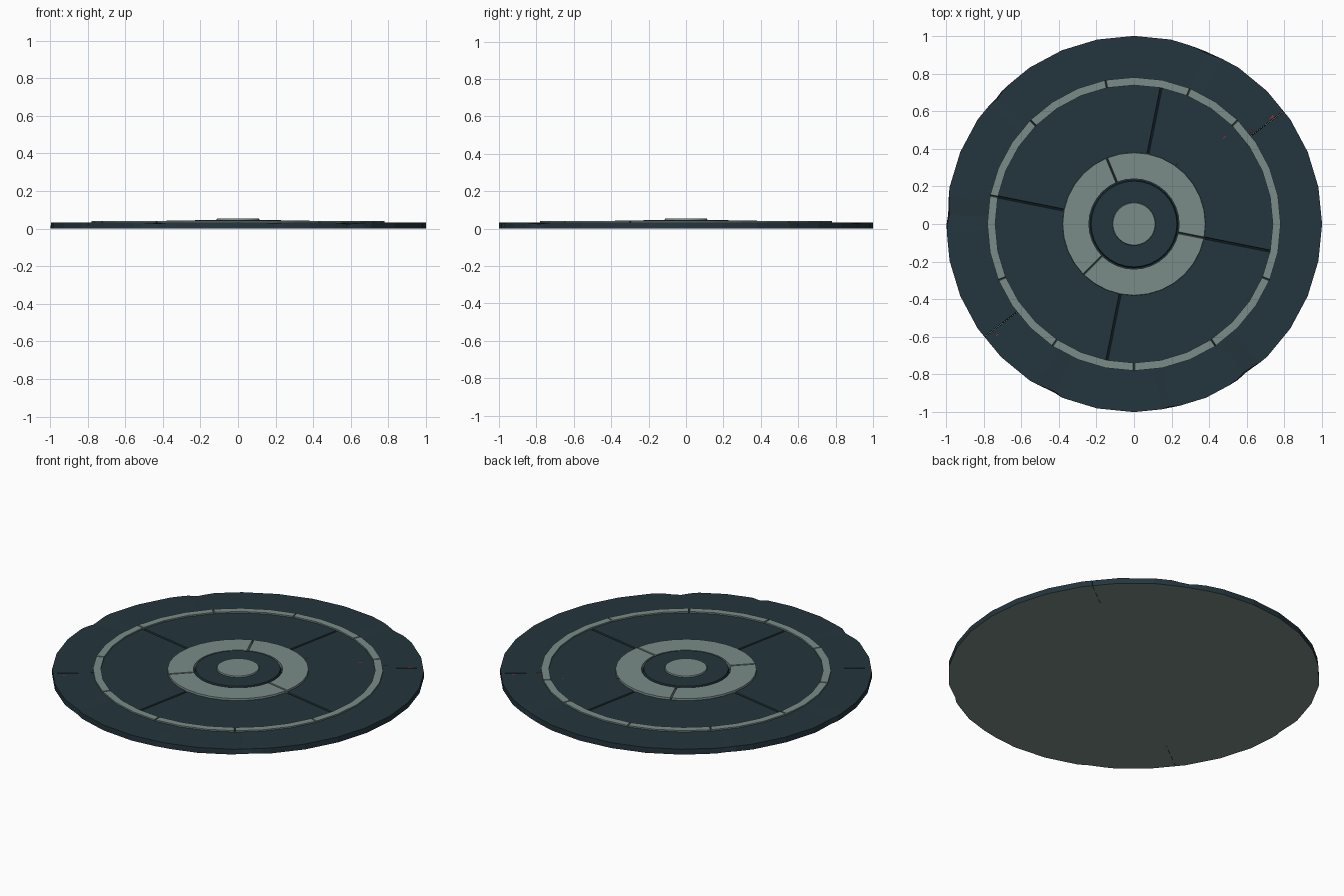
import bpy, bmesh, math

if "Cube" in bpy.data.objects:
    bpy.data.objects.remove(bpy.data.objects["Cube"])

STEP = 360 / 32  # every ring is a 32-sided polygon


def make_mat(name, rgb):
    m = bpy.data.materials.new(name)
    m.diffuse_color = (*rgb, 1)
    m.use_nodes = True
    m.node_tree.nodes["Principled BSDF"].inputs["Base Color"].default_value = m.diffuse_color
    return m


DARK = make_mat("dark slate", (0.0175, 0.036, 0.047))
LIGHT = make_mat("pale stone", (0.195, 0.265, 0.248))
RED = make_mat("red fleck", (0.6, 0.015, 0.03))

# Worn spots on the rim: angle, half width in degrees, depth
CHIPS = [(67, 5, .014), (137, 4, .014), (177, 6, .014),
         (244, 4, .012), (281, 2, .012), (307, 6, .016)]


def chip(a):
    d = 0
    for c, w, h in CHIPS:
        off = abs((a - c + 180) % 360 - 180)
        d = max(d, h * (1 - off / w))
    return d


def flat_radius(r, a):
    """Radius at angle a on a 32-gon with corner radius r."""
    half = math.radians(STEP / 2)
    return r * math.cos(half) / math.cos(math.radians(a % STEP) - half)


def finish(name, bm, mats, under=False):
    bmesh.ops.recalc_face_normals(bm, faces=bm.faces)
    if under:  # pale underside
        for f in bm.faces:
            f.material_index = 1 if f.normal.z < -0.9 else 0
    me = bpy.data.meshes.new(name)
    bm.to_mesh(me)
    bm.free()
    for m in mats:
        me.materials.append(m)
    ob = bpy.data.objects.new(name, me)
    bpy.context.collection.objects.link(ob)
    return ob


def add_sector(bm, r0, r1, a0, a1, z0, z1, gap=0.0, worn=False, taper=0.0):
    """Ring piece between two angles; its ends slope to leave a V joint."""
    sub = STEP / 4 if worn else STEP
    angs = [a0]
    k = math.floor(a0 / sub + 1e-4) + 1
    while k * sub < a1 - 1e-3:
        angs.append(k * sub)
        k += 1
    angs.append(a1)
    rows = []
    for i, a in enumerate(angs):
        side = 1 if i == 0 else -1 if i == len(angs) - 1 else 0
        row = []
        for r, z, top in ((r0, z0, 0), (r1, z0, 0), (r1, z1, 1), (r0, z1, 1)):
            rr = flat_radius(r, a)
            zz = z
            if top and r == r1:
                rr -= taper
            if worn and r == r1:
                rr -= chip(a) * (1 if top else 0.5)
                zz -= chip(a) * 0.5 * top
            t = math.radians(a) + side * (gap if top else gap * 0.2) / 2 / r
            row.append(bm.verts.new((rr * math.cos(t), rr * math.sin(t), zz)))
        rows.append(row)
    for p, q in zip(rows, rows[1:]):
        for j in range(4):
            n = (j + 1) % 4
            bm.faces.new((p[j], p[n], q[n], q[j]))
    bm.faces.new(rows[0])
    bm.faces.new(rows[-1])


def split_ring(name, r0, r1, z0, z1, cuts, gap, mats, under=False, **kw):
    bm = bmesh.new()
    cuts = sorted(cuts)
    for a, b in zip(cuts, cuts[1:] + [cuts[0] + 360]):
        add_sector(bm, r0, r1, a, b, z0, z1, gap, **kw)
    return finish(name, bm, mats, under)


def disc(name, r_bottom, r_top, z0, z1, mats, under=False):
    bm = bmesh.new()
    bmesh.ops.create_cone(bm, cap_ends=True, segments=32, radius1=r_bottom,
                          radius2=r_top, depth=z1 - z0)
    bmesh.ops.translate(bm, verts=bm.verts, vec=(0, 0, (z0 + z1) / 2))
    return finish(name, bm, mats, under)


# Base and the worn outer rim, cracked in two halves
disc("base_plate", .78, .78, 0, .02, [DARK, LIGHT], True)
split_ring("outer_rim", .778, 1, 0, .032, [37, 217], .004, [DARK, LIGHT], True,
           worn=True)

# Floor in four quarters
split_ring("floor_panels", .36, .742, .015, .032,
           [78.75 + 90 * i for i in range(4)], .012, [DARK])

# Thin pale band with joints
split_ring("thin_band", .738, .78, .018, .04,
           [45, 67.5] + [101.25 + 33.75 * i for i in range(8)], .008, [LIGHT])

# Wide pale ring in three pieces
split_ring("wide_ring", .24, .382, .018, .043, [112.5, 225, 348.75], .01,
           [LIGHT], taper=.003)

# Raised centre
disc("centre_dais", .234, .228, .018, .046, [DARK])
disc("centre_cap", .115, .112, .045, .053, [LIGHT])

# Tiny red flecks in the cracks
bm = bmesh.new()
for x, y, z, s in [(.73, .565, .032, .018), (.62, .49, .04, .018),
                   (.48, .46, .032, .012), (.225, .315, .043, .012),
                   (-.73, -.59, .032, .01)]:
    t = math.radians(30)
    pts = [(-s, -s * .3), (s, -s * .1), (s * .6, s * .4)]
    vs = [bm.verts.new((x + u * math.cos(t) - v * math.sin(t),
                        y + u * math.sin(t) + v * math.cos(t), z + .0006))
          for u, v in pts]
    bm.faces.new(vs)
finish("red_flecks", bm, [RED])
